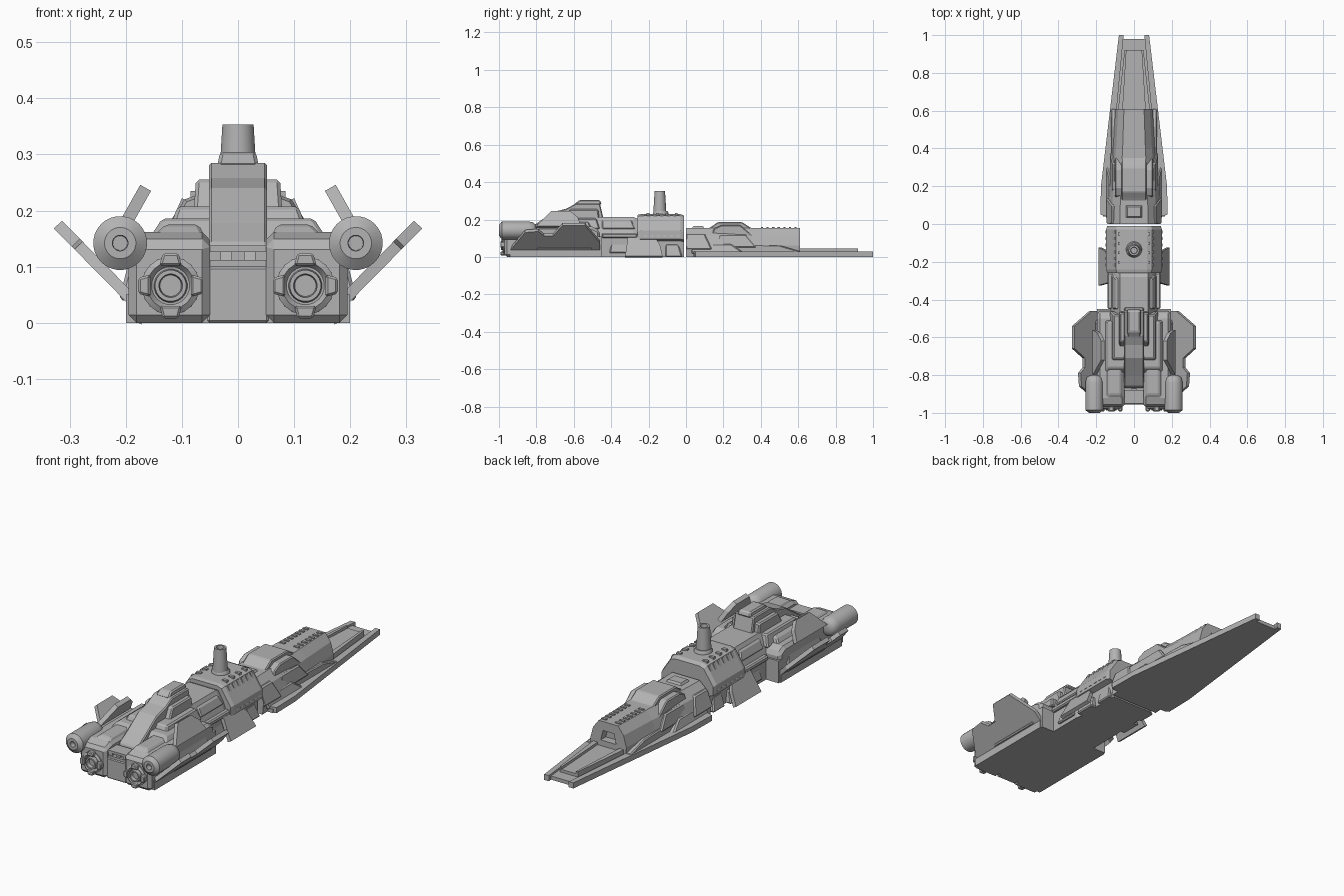
import bpy, bmesh, math
from mathutils import Matrix, Vector

cube = bpy.data.objects.get("Cube")
if cube:
    bpy.data.objects.remove(cube, do_unlink=True)

grey = bpy.data.materials.new("hull_grey")
grey.use_nodes = True
tone = (.45, .45, .45, 1)
grey.diffuse_color = tone
grey.node_tree.nodes["Principled BSDF"].inputs["Base Color"].default_value = tone


def finish(name, bm, mirror=False, bevel=0, smooth=False):
    """Turn a bmesh into an object, optionally mirrored in x and chamfered."""
    bmesh.ops.recalc_face_normals(bm, faces=bm.faces)
    mesh = bpy.data.meshes.new(name)
    bm.to_mesh(mesh)
    bm.free()
    mesh.materials.append(grey)
    ob = bpy.data.objects.new(name, mesh)
    bpy.context.collection.objects.link(ob)
    if bevel:
        mod = ob.modifiers.new("chamfer", "BEVEL")
        mod.width, mod.segments = bevel, 1
    if mirror:
        ob.modifiers.new("mirror", "MIRROR").use_clip = False
    if smooth:
        bpy.ops.object.select_all(action="DESELECT")
        ob.select_set(True)
        bpy.context.view_layer.objects.active = ob
        bpy.ops.object.shade_smooth_by_angle(angle=math.radians(35))
    return ob


def bridge(bm, rings):
    """Join equal rings of points into a closed solid."""
    loops = [[bm.verts.new(p) for p in ring] for ring in rings]
    n = len(loops[0])
    for a, b in zip(loops, loops[1:]):
        for i in range(n):
            j = (i + 1) % n
            bm.faces.new((a[i], a[j], b[j], b[i]))
    bm.faces.new(loops[0])
    bm.faces.new(loops[-1])


def block(name, xs, ys, zs, inset=(0, 0, 0, 0), mirror=False, bevel=.006):
    """Box whose top is pulled in by (low x, high x, low y, high y)."""
    bm = bmesh.new()
    rings = []
    for z, k in zip(zs, (0, 1)):
        x0, x1 = xs[0] + k * inset[0], xs[1] - k * inset[1]
        y0, y1 = ys[0] + k * inset[2], ys[1] - k * inset[3]
        rings.append([(x0, y0, z), (x1, y0, z), (x1, y1, z), (x0, y1, z)])
    bridge(bm, rings)
    return finish(name, bm, mirror, bevel)


def centre(name, half, ys, zs, side=0, back=0, front=0, bevel=.006):
    return block(name, (-half, half), ys, zs, (side, side, back, front), False, bevel)


def hull(name, half, stations):
    """Symmetric loft along y; half is an (x, z) profile, stations are (y, x scale, z scale)."""
    bm = bmesh.new()
    section = half + [(-x, z) for x, z in reversed(half)]
    bridge(bm, [[(x * sx, y, z * sz) for x, z in section] for y, sx, sz in stations])
    return finish(name, bm)


def side_cut(name, xs, profile, mirror=False, bevel=.005):
    """Side profile of (y, z) points extruded across x."""
    bm = bmesh.new()
    bridge(bm, [[(x, y, z) for y, z in profile] for x in xs])
    return finish(name, bm, mirror, bevel)


def slanted(name, outline, low, high, thick, mirror=True):
    """Tilted plate; outline is (y, fraction up the slope), low and high are (x, z)."""
    bm = bmesh.new()
    low, high = Vector(low), Vector(high)
    d = (high - low).normalized()
    offset = Vector((d.y, -d.x)) * thick
    rings = []
    for shift in (Vector((0, 0)), -offset):
        pts = [(y, low.lerp(high, v) + shift) for y, v in outline]
        rings.append([(p.x, y, p.y) for y, p in pts])
    bridge(bm, rings)
    return finish(name, bm, mirror)


def lathe(name, profile, at, axis="Y", sides=28, mirror=False):
    """Turn (radius, position) points around the y or z axis."""
    bm = bmesh.new()
    rings = []
    for r, t in profile:
        ring = []
        for i in range(sides):
            a = math.tau * (i + .5) / sides
            c, s = r * math.cos(a), r * math.sin(a)
            ring.append((at[0] + c, t, at[1] + s) if axis == "Y" else (at[0] + c, at[1] + s, t))
        rings.append(ring)
    bridge(bm, rings)
    return finish(name, bm, mirror, 0, True)


# Nose: flat deck, raised edge rails and central spine
def flat(name, outline, zs, mirror=False):
    bm = bmesh.new()
    bridge(bm, [[(x, y, z) for x, y in outline] for z in zs])
    return finish(name, bm, mirror)


flat("nose_deck", [(-.165, .04), (.165, .04), (.07, .98), (-.07, .98)], (0, .018))
flat("nose_rail", [(.145, .04), (.178, .05), (.175, .2), (.08, 1), (.055, 1)], (0, .028), True)
flat("nose_spine", [(-.075, .55), (.075, .55), (.04, .92), (-.04, .92)], (.01, .032))
flat("spine_strip", [(.06, .6), (.085, .6), (.05, .92), (.04, .92)], (.01, .045), True)

# Forward hull with an open bow port and roof ribs
hull("forward_hull", [(.125, 0), (.13, .06), (.11, .115), (.07, .155)],
     [(0, 1.08, 1), (.2, 1, 1), (.4, .86, 1), (.61, .76, 1)])
port = centre("port_cutter", .042, (.57, .7), (.06, .11), .012, bevel=0)
port.hide_render = True
port.hide_viewport = True
cut = bpy.data.objects["forward_hull"].modifiers.new("port", "BOOLEAN")
cut.object = port
cut.solver = "EXACT"
for i in range(7):
    y = .4 + .03 * i
    block("roof_rib", (.025, .052), (y, y + .012), (.15, .16), mirror=True, bevel=0)
side_cut("bow_ledge", (.08, .122), [(.24, .0), (.61, 0), (.61, .03), (.5, .062), (.24, .07)], True)
block("side_step", (.1, .15), (.03, .32), (.015, .07), (0, .02, 0, .08), True)

# Forward bridge with flanking armour
side_cut("forward_bridge", (-.065, .065),
         [(.1, .14), (.14, .165), (.17, .186), (.3, .186), (.34, .16), (.38, .14)])
side_cut("bridge_cheek", (.06, .1),
         [(.13, .1), (.15, .152), (.19, .17), (.29, .17), (.35, .12), (.38, .08)], True)
block("cheek_fin", (.1, .128), (.15, .38), (.05, .12), (0, .015, .03, .06), True)
block("shoulder_panel", (.09, .148), (0, .14), (.04, .125), (0, .03, 0, .04), True)
centre("roof_hatch", .045, (.03, .1), (.15, .165), .01, .01, .01, 0)

# Ribbed funnel house
hull("funnel_house", [(.12, 0), (.12, .085), (.148, .095), (.148, .14), (.095, .22), (.07, .229)],
     [(-.26, .96, .98), (-.24, 1, 1), (-.03, 1, 1), (-.01, .96, .96)])
for i in range(6):
    y = -.225 + .035 * i
    slanted("side_rib", [(y, 0), (y + .016, 0), (y + .016, 1), (y, 1)], (.15, .11), (.1, .222), .012)
for i in range(4):
    y = -.21 + .05 * i
    block("roof_slat", (.06, .085), (y, y + .015), (.22, .235), mirror=True, bevel=0)
lathe("funnel_collar", [(.042, .22), (.042, .236), (.036, .245)], (0, -.135), "Z")
lathe("funnel", [(.036, .22), (.028, .353), (.018, .353), (.016, .335)], (0, -.14), "Z")
block("lower_box", (.1, .15), (-.25, -.14), (0, .06), (0, .015, .01, .01), True)
block("lower_box_front", (.1, .14), (-.11, -.02), (0, .07), (0, .02, 0, .02), True)
slanted("hanging_plate", [(-.325, 0), (-.125, 0), (-.14, .6), (-.17, 1), (-.31, 1)],
        (.188, .005), (.135, .11), .018)

# Neck between funnel house and stern
hull("neck", [(.125, 0), (.125, .11), (.1, .17), (.075, .213)],
     [(-.5, 1, 1), (-.28, 1, 1), (-.25, .96, .94)])
block("neck_girder", (.1, .14), (-.45, -.26), (.1, .125), mirror=True)
block("neck_box", (.09, .138), (-.41, -.29), (.02, .075), (0, .015, .01, .01), True)
block("neck_roof_rail", (.08, .115), (-.45, -.27), (.15, .195), (0, .02, 0, .02), True)

# Stern hull and engine housings
centre("stern_base", .195, (-.93, -.45), (0, .11), bevel=0)
side_cut("engine_housing", (.05, .195),
         [(-.97, 0), (-.46, 0), (-.46, .14), (-.5, .162), (-.92, .162), (-.97, .145)], True, .014)
block("housing_roof", (.06, .15), (-.93, -.72), (.155, .175), (.01, .02, .03, .02), True)
centre("stern_sill", .055, (-.955, -.6), (0, .1), bevel=.004)
for z in (.1, .126):
    centre("stern_beam", .055, (-.95, -.88), (z, z + .012), bevel=0)
block("stern_post", (.03, .055), (-.945, -.88), (.1, .138), mirror=True, bevel=0)
centre("stern_core", .012, (-.94, -.87), (.1, .13), bevel=0)

# Stepped aft superstructure
side_cut("aft_spine", (-.052, .052),
         [(-.87, .1), (-.86, .142), (-.8, .178), (-.71, .24), (-.64, .258),
          (-.59, .285), (-.46, .285), (-.44, .2), (-.44, .1)])
centre("tower_top", .037, (-.6, -.45), (.28, .304), .005, .03, .01)
block("tower_bracket", (.045, .08), (-.66, -.46), (.18, .255), (0, .005, .04, .01), True)
block("aft_shoulder", (.04, .128), (-.74, -.46), (.15, .207), (0, .02, .03, .02), True)
block("aft_step", (.04, .165), (-.8, -.5), (.14, .186), (0, .03, .04, .02), True)
slanted("armour_fin", [(-.8, 0), (-.56, 0), (-.58, .6), (-.62, 1), (-.72, 1)],
        (.2, .155), (.155, .235), -.022)

# Side wings and their roots
slanted("side_wing", [(-.94, 0), (-.46, 0), (-.46, .3), (-.54, 1), (-.66, 1),
                      (-.71, .58), (-.76, .58), (-.79, .76), (-.86, .72)],
        (.197, .035), (.328, .168), .02)
block("wing_root", (.17, .2), (-.94, -.46), (0, .05), mirror=True, bevel=0)
block("wing_brace", (.16, .212), (-.8, -.5), (.04, .12), (0, .02, .03, .03), True)

# Round pods on the rear corners
lathe("rear_pod", [(.013, -.975), (.014, -1), (.028, -1), (.048, -.985), (.048, -.84),
                   (.042, -.815), (.03, -.804), (.012, -.8)], (.21, .142), mirror=True)

# Engine nozzles with four lugs each
lathe("nozzle", [(.052, -.94), (.052, -.975), (.042, -.982), (.034, -.97), (.03, -.97),
                 (.028, -.988), (.021, -.988), (.018, -.96)], (.12, .066), sides=20, mirror=True)
for i in range(4):
    lug = block("nozzle_lug", (-.02, .02), (-.992, -.95), (.036, .058), (.006, .006, 0, 0), True, .004)
    lug.data.transform(Matrix.Translation((.12, 0, .066)) @ Matrix.Rotation(i * math.pi / 2, 4, "Y"))
